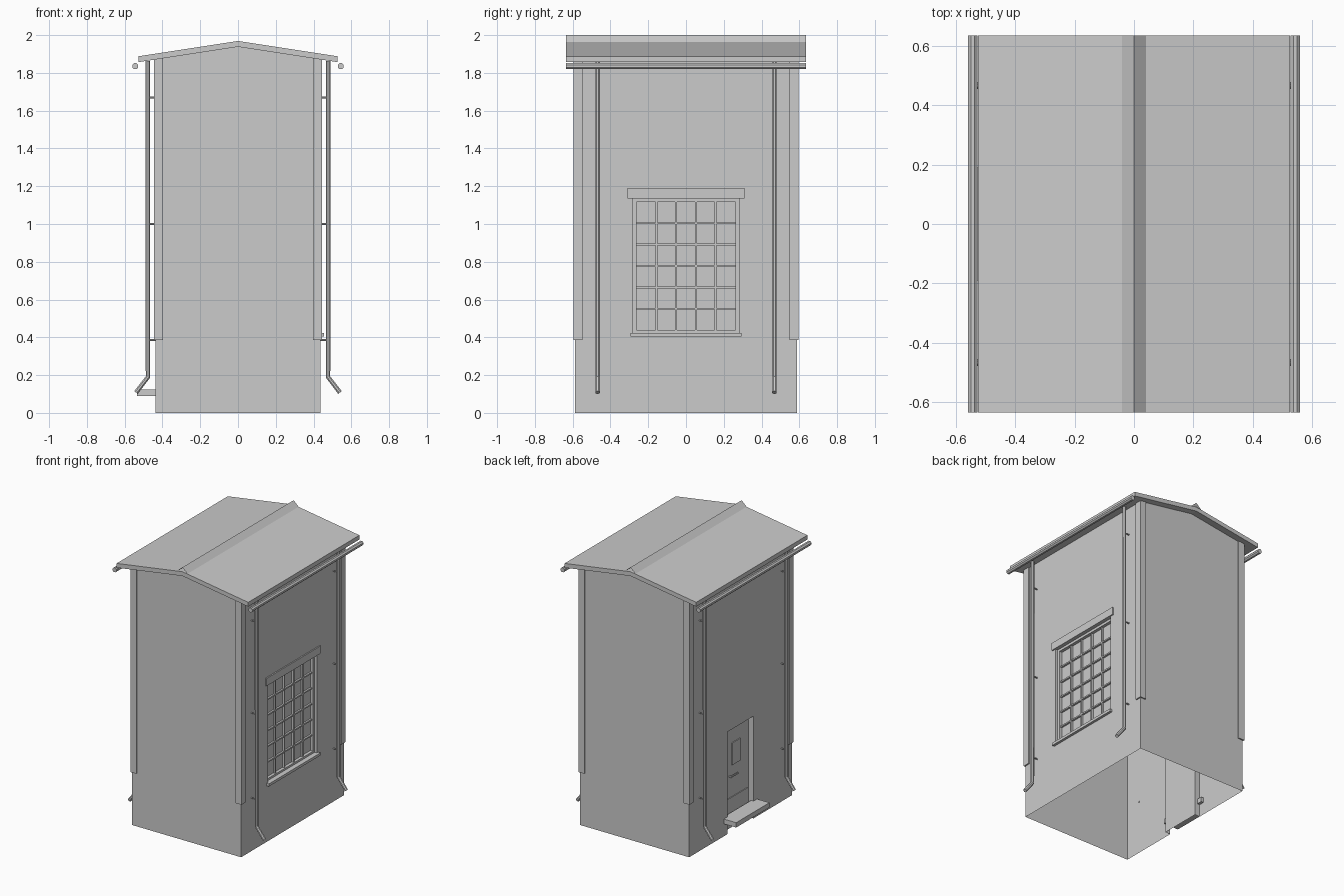
import bpy, bmesh, math
from mathutils import Vector

if "Cube" in bpy.data.objects:
    bpy.data.objects.remove(bpy.data.objects["Cube"])

W, D = 0.436, 0.587          # half width / half depth of the body
RECESS = 0.04
RY = 0.636                   # half length of the roof


def make(name, verts, faces):
    me = bpy.data.meshes.new(name)
    me.from_pydata(verts, [], faces)
    ob = bpy.data.objects.new(name, me)
    bpy.context.collection.objects.link(ob)
    return ob


def box(name, x0, x1, y0, y1, z0, z1):
    x0, x1 = sorted((x0, x1))
    v = [(x, y, z) for x in (x0, x1) for y in (y0, y1) for z in (z0, z1)]
    f = [(0, 1, 3, 2), (4, 6, 7, 5), (0, 4, 5, 1), (2, 3, 7, 6), (0, 2, 6, 4), (1, 5, 7, 3)]
    return make(name, v, f)


def extrude_y(name, profile, y0, y1):
    # closed x/z profile extruded along y
    n = len(profile)
    v = [(x, y, z) for y in (y0, y1) for x, z in profile]
    f = [tuple(range(n)), tuple(range(2 * n - 1, n - 1, -1))]
    f += [(i, i + n, (i + 1) % n + n, (i + 1) % n) for i in range(n)]
    ob = make(name, v, f)
    bm = bmesh.new()
    bm.from_mesh(ob.data)
    bmesh.ops.recalc_face_normals(bm, faces=bm.faces)
    bm.to_mesh(ob.data)
    bm.free()
    return ob


def tube(name, pts, r, sides=8):
    # mitred tube along a path lying in a vertical x/z plane
    pts = [Vector(p) for p in pts]
    side = Vector((0, 1, 0))
    v, f = [], []
    for i, p in enumerate(pts):
        a = (p - pts[i - 1]).normalized() if i else None
        b = (pts[i + 1] - p).normalized() if i < len(pts) - 1 else None
        t = ((a or b) + (b or a)).normalized()
        u = side.cross(t)
        for k in range(sides):
            w = 2 * math.pi * (k + 0.5) / sides
            v.append(p + r * (math.cos(w) * side + math.sin(w) * u))
    for i in range(len(pts) - 1):
        for k in range(sides):
            j = (k + 1) % sides
            f.append((i * sides + k, i * sides + j, (i + 1) * sides + j, (i + 1) * sides + k))
    f.append(tuple(reversed(range(sides))))
    f.append(tuple(range((len(pts) - 1) * sides, len(pts) * sides)))
    return make(name, v, f)


# body: gabled prism with recesses for the door and window
body = extrude_y("body", [(-W, 0), (W, 0), (W, 1.872), (0, 1.938), (-W, 1.872)], -D, D)
cutters = [box("door_cutter", -W - 0.1, -W + RECESS, -0.15, 0.15, -0.1, 0.74),
           box("window_cutter", W - RECESS, W + 0.1, -0.28, 0.28, 0.42, 1.135)]
for c in cutters:
    m = body.modifiers.new("cut", 'BOOLEAN')
    m.operation, m.solver, m.object = 'DIFFERENCE', 'EXACT', c
bpy.context.view_layer.update()
dg = bpy.context.evaluated_depsgraph_get()
cut = bpy.data.meshes.new_from_object(body.evaluated_get(dg))
body.modifiers.clear()
body.data = cut
for c in cutters:
    bpy.data.objects.remove(c)

# open underside, and open top covered by the roof
bm = bmesh.new()
bm.from_mesh(body.data)
gone = [f for f in bm.faces if abs(f.normal.z) > 0.9
        and (f.calc_center_median().z < 0.01 or f.calc_center_median().z > 1.8)]
bmesh.ops.delete(bm, geom=gone, context='FACES')
bm.to_mesh(body.data)
bm.free()

# roof slab and thin ridge cap
E = 0.527
extrude_y("roof", [(-E, 1.857), (0, 1.938), (E, 1.857), (E, 1.888), (0, 1.969), (-E, 1.888)], -RY, RY)
cap = [(-0.04, 1.964), (0, 2.0), (0.04, 1.964)]
make("ridge_cap", [(x, y, z) for y in (-RY, RY) for x, z in cap], [(0, 1, 4, 3), (1, 2, 5, 4)])

# gutters, downpipes, brackets and corner trims on both sides
for s, sn in ((-1, "left"), (1, "right")):
    ring = [(s * 0.544 + 0.017 * math.cos(a), 1.836 + 0.017 * math.sin(a))
            for a in [math.pi * (k + 0.5) / 4 for k in range(8)]]
    extrude_y("gutter_" + sn, ring, -RY, RY)
    for t, tn in ((-1, "front"), (1, "back")):
        tag = "_" + tn + "_" + sn
        y = t * 0.468
        tube("downpipe" + tag, [(s * 0.477, y, 1.864), (s * 0.477, y, 0.19), (s * 0.54, y, 0.108)], 0.013)
        for z in (0.385, 1.0, 1.67):
            tube("bracket" + tag, [(s * (W - 0.005), y, z), (s * 0.47, y, z)], 0.005, 6)
        # L-shaped corner trim
        o = 0.009
        L = [(W - 0.04, D), (W - 0.04, D + o), (W + o, D + o), (W + o, D - 0.04), (W, D - 0.04), (W, D)]
        v = [(s * x, t * yy, z) for z in (0.385, 1.875) for x, yy in L]
        f = [(0, 1, 2, 5), (5, 2, 3, 4), (6, 11, 8, 7), (11, 10, 9, 8)]
        f += [(i, i + 6, (i + 1) % 6 + 6, (i + 1) % 6) for i in range(6)]
        if s * t < 0:
            f = [q[::-1] for q in f]
        make("corner_trim" + tag, v, f)

# window: frame, glazing bars, lintel and sill
b = W - RECESS
for t in (-1, 1):
    y0, y1 = sorted((t * 0.262, t * 0.28))
    box("window_jamb", b, b + 0.022, y0, y1, 0.42, 1.135)
box("window_head", b, b + 0.022, -0.262, 0.262, 1.117, 1.135)
box("window_foot", b, b + 0.022, -0.262, 0.262, 0.42, 0.438)
for i in range(1, 5):
    y = -0.262 + 0.524 * i / 5
    box("window_bar_upright", b, b + 0.015, y - 0.005, y + 0.005, 0.438, 1.117)
for i in range(1, 6):
    z = 0.438 + 0.679 * i / 6
    box("window_bar_level", b, b + 0.013, -0.262, 0.262, z - 0.005, z + 0.005)
box("window_lintel", W - 0.01, W + 0.009, -0.31, 0.31, 1.135, 1.19)
box("window_sill", b, W + 0.018, -0.295, 0.295, 0.405, 0.424)

# door: raised panels, lever handle and step
d = -W + RECESS
box("door_window_panel", d, d - 0.006, -0.05, 0.045, 0.45, 0.61)
box("door_kick_plate", d, d - 0.005, -0.13, 0.13, 0.14, 0.22)
box("door_handle_stem", d, d - 0.018, 0.065, 0.075, 0.373, 0.383)
box("door_handle", d - 0.012, d - 0.02, -0.005, 0.075, 0.373, 0.383)
box("door_step", -0.535, -W + 0.02, -0.19, 0.19, 0.09, 0.125)
